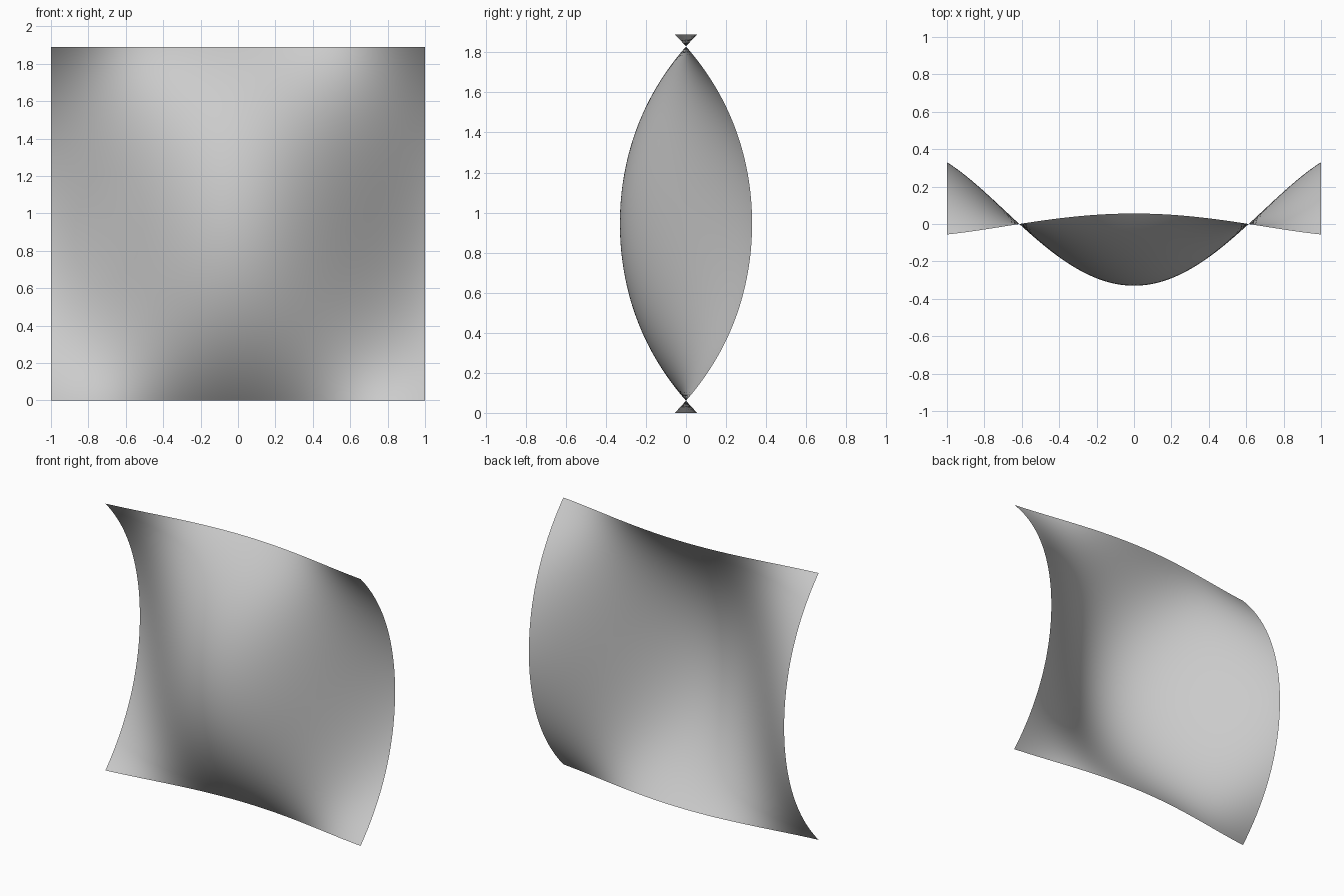
import bpy, bmesh

if "Cube" in bpy.data.objects:
    bpy.data.objects.remove(bpy.data.objects["Cube"])

N = 96            # grid resolution
HALF_H = 0.945    # half height of the sheet
DEPTH = 0.33      # bulge amplitude


def across(x):
    # wave across the width: -1 in the middle, +1 at the sides
    return -1 + 3.06 * x**2 - 1.06 * x**4


def upright(v):
    # arch along the height: 1 at mid height, slightly negative at the ends
    return 1 - 0.95 * v**2 - 0.22 * v**4


# Thin curved sheet: flat grid bent by the product of both profiles
bm = bmesh.new()
bmesh.ops.create_grid(bm, x_segments=N, y_segments=N, size=1.0)
for vert in bm.verts:
    x, v = vert.co.x, vert.co.y
    vert.co = (x, DEPTH * across(x) * upright(v), HALF_H * (1 + v))
for face in bm.faces:
    face.smooth = True

mesh = bpy.data.meshes.new("curved_sheet")
bm.to_mesh(mesh)
bm.free()
sheet = bpy.data.objects.new("curved_sheet", mesh)
bpy.context.collection.objects.link(sheet)
